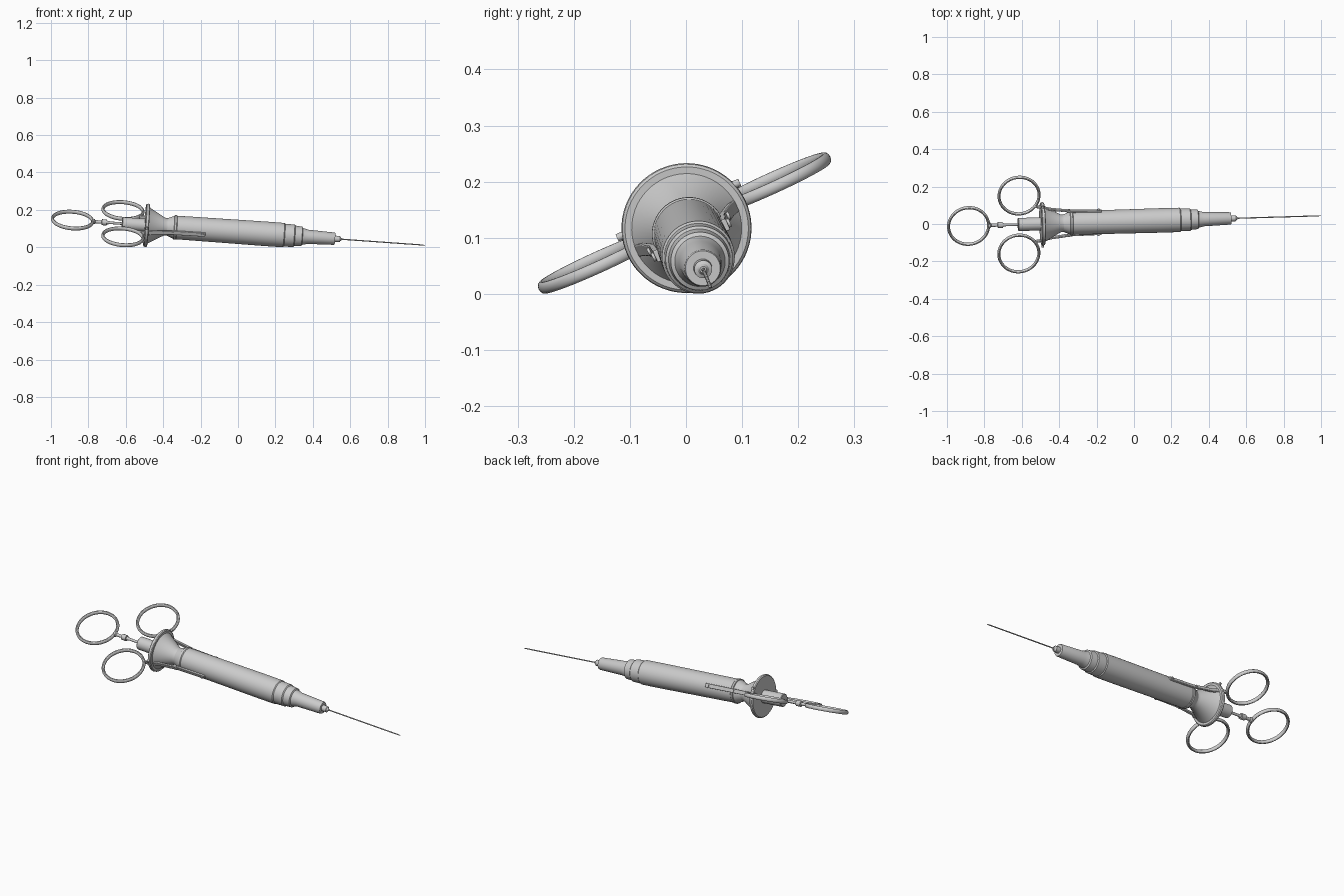
import bpy, bmesh, math
from mathutils import Vector, Matrix

if "Cube" in bpy.data.objects:
    bpy.data.objects.remove(bpy.data.objects["Cube"])

# Tilted frame: local X runs along the barrel, local Y across the finger rings
u = Vector((1.04, 0.030, -0.074)).normalized()
y0 = Vector((0, 0, 1)).cross(u).normalized()
z0 = u.cross(y0)
a = math.radians(24.5)
v = y0 * math.cos(a) + z0 * math.sin(a)
w = u.cross(v)
FRAME = Matrix((u, v, w)).transposed().to_4x4()
FRAME.translation = (0, 0.015, 0.0825)


def add(name, bm, angle=30):
    bmesh.ops.recalc_face_normals(bm, faces=bm.faces)
    me = bpy.data.meshes.new(name)
    bm.to_mesh(me)
    bm.free()
    for p in me.polygons:
        p.use_smooth = True
    me.set_sharp_from_angle(angle=math.radians(angle))
    ob = bpy.data.objects.new(name, me)
    bpy.context.collection.objects.link(ob)
    ob.matrix_world = FRAME
    return ob


def lathe(name, profile, n=48):
    """Closed solid of revolution around local X from (position, radius)."""
    bm = bmesh.new()
    rings = [[bm.verts.new((s, r * math.cos(t), r * math.sin(t)))
              for t in (2 * math.pi * i / n for i in range(n))] for s, r in profile]
    for p, q in zip(rings, rings[1:]):
        for i in range(n):
            j = (i + 1) % n
            bm.faces.new((p[i], p[j], q[j], q[i]))
    bm.faces.new(rings[0])
    bm.faces.new(rings[-1])
    return add(name, bm)


def ring(name, cx, cy, R=0.1075, rr=0.008, rz=0.011, n=64, m=14):
    """Finger ring lying in the local XY plane."""
    bm = bmesh.new()
    vs = []
    for i in range(n):
        t = 2 * math.pi * i / n
        row = []
        for j in range(m):
            b = 2 * math.pi * j / m
            d = R + rr * math.cos(b)
            row.append(bm.verts.new((cx + d * math.cos(t), cy + d * math.sin(t), rz * math.sin(b))))
        vs.append(row)
    for i in range(n):
        for j in range(m):
            k, l = (i + 1) % n, (j + 1) % m
            bm.faces.new((vs[i][j], vs[k][j], vs[k][l], vs[i][l]))
    return add(name, bm)


def strip(name, pts, side, hy=0.005, hz=0.011):
    """Flat bar following (position, lateral) points on one side."""
    bm = bmesh.new()
    secs = [[bm.verts.new((s, side * (y + dy * hy), dz * hz))
             for dy, dz in ((-1, -1), (1, -1), (1, 1), (-1, 1))] for s, y in pts]
    for p, q in zip(secs, secs[1:]):
        for i in range(4):
            j = (i + 1) % 4
            bm.faces.new((p[i], p[j], q[j], q[i]))
    bm.faces.new(secs[0])
    bm.faces.new(secs[-1])
    ob = add(name, bm)
    b = ob.modifiers.new("bevel", 'BEVEL')
    b.width, b.segments = 0.002, 2
    return ob


def stud(name, s, y, z, r, h):
    """Small screw head pointing sideways."""
    bm = bmesh.new()
    m = Matrix.Translation((s, y, z)) @ Matrix.Rotation(math.pi / 2, 4, 'X')
    bmesh.ops.create_cone(bm, cap_ends=True, segments=20, radius1=r, radius2=r, depth=h, matrix=m)
    return add(name, bm)


# Barrel with stepped front collars and nose
lathe("barrel", [(-0.345, 0.060), (-0.342, 0.066), (-0.332, 0.066), (-0.328, 0.063),
                 (0.15, 0.0655), (0.245, 0.065), (0.25, 0.061), (0.30, 0.060),
                 (0.305, 0.055), (0.342, 0.052), (0.346, 0.045), (0.375, 0.038),
                 (0.515, 0.033), (0.52, 0.031)])

# Grip flange flaring from the neck, with a rounded rim
lathe("grip_flange", [(-0.50, 0.105), (-0.5, 0.110), (-0.496, 0.1145), (-0.49, 0.116),
                      (-0.484, 0.1145), (-0.480, 0.110), (-0.480, 0.098), (-0.47, 0.091),
                      (-0.395, 0.048), (-0.38, 0.046), (-0.343, 0.062)], 64)

# Rear guide tube
lathe("rear_tube", [(-0.622, 0.032), (-0.619, 0.035), (-0.49, 0.035)])

# Plunger rod with collar and ring mount
lathe("plunger_rod", [(-0.785, 0.010), (-0.781, 0.014), (-0.770, 0.014), (-0.765, 0.009),
                      (-0.732, 0.008), (-0.730, 0.016), (-0.704, 0.016), (-0.702, 0.010),
                      (-0.685, 0.007), (-0.61, 0.007)], 24)

# Needle hub and needle
lathe("needle_hub", [(0.515, 0.017), (0.546, 0.016), (0.549, 0.010), (0.556, 0.006)], 24)
lathe("needle", [(0.55, 0.0032), (0.985, 0.0030), (1.003, 0.0008)], 12)

# Thumb ring and the mirrored finger rings with their side arms
ring("thumb_ring", -0.887, 0)
for side, tag in ((1, "left"), (-1, "right")):
    ring(f"finger_ring_{tag}", -0.617, side * 0.17)
    strip(f"finger_arm_{tag}", [(-0.535, 0.104), (-0.50, 0.098), (-0.44, 0.083),
                                (-0.37, 0.074), (-0.335, 0.069), (-0.175, 0.066)], side)
    stud(f"arm_screw_{tag}", -0.19, side * 0.07, 0, 0.008, 0.012)
    stud(f"neck_screw_{tag}", -0.35, side * 0.073, 0, 0.007, 0.014)
    stud(f"flange_stud_{tag}", -0.492, side * 0.113, 0.035, 0.007, 0.014)
